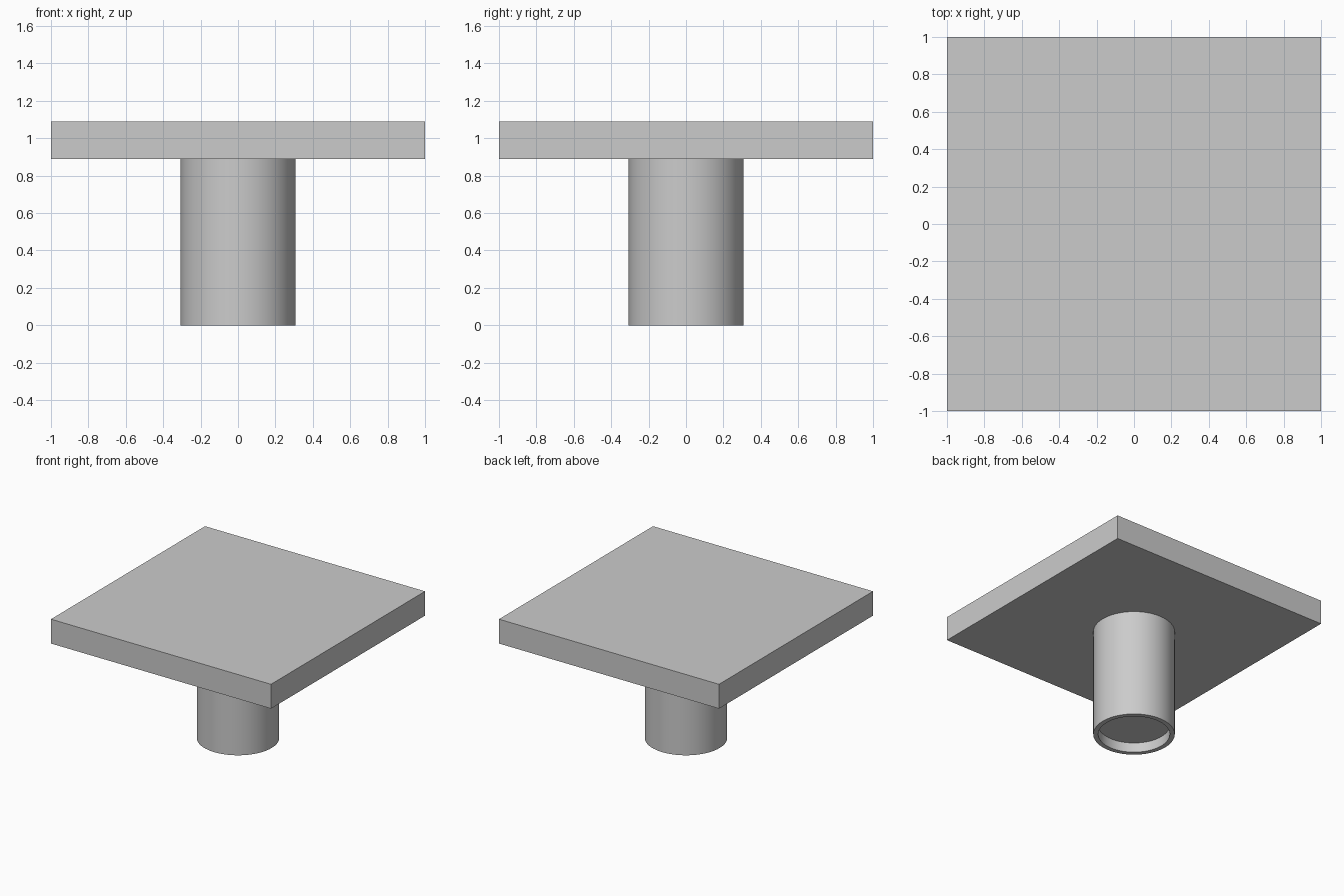
import bpy
import bmesh
import math

cube = bpy.data.objects.get("Cube")
if cube:
    bpy.data.objects.remove(cube, do_unlink=True)

grey = bpy.data.materials.new("light_grey")
grey.use_nodes = True
colour = (0.6, 0.6, 0.6, 1)
grey.diffuse_color = colour
grey.node_tree.nodes["Principled BSDF"].inputs["Base Color"].default_value = colour

PLATE_BOTTOM, PLATE_TOP = 0.89, 1.09
OUTER, INNER, RECESS = 0.307, 0.27, 0.08
SEGMENTS = 64


def finish(bm, name):
    bmesh.ops.recalc_face_normals(bm, faces=bm.faces[:])
    mesh = bpy.data.meshes.new(name)
    bm.to_mesh(mesh)
    bm.free()
    obj = bpy.data.objects.new(name, mesh)
    mesh.materials.append(grey)
    bpy.context.collection.objects.link(obj)
    return obj


# Square top plate
bm = bmesh.new()
bmesh.ops.create_cube(bm, size=1)
bmesh.ops.scale(bm, vec=(2, 2, PLATE_TOP - PLATE_BOTTOM), verts=bm.verts[:])
bmesh.ops.translate(bm, vec=(0, 0, (PLATE_TOP + PLATE_BOTTOM) / 2), verts=bm.verts[:])
finish(bm, "top_plate")

# Round stem with a shallow recess in its foot, spun from a profile
profile = [(OUTER, PLATE_BOTTOM), (OUTER, 0), (INNER, 0), (INNER, RECESS), (0, RECESS)]
bm = bmesh.new()
points = [bm.verts.new((r, 0, z)) for r, z in profile]
edges = [bm.edges.new(pair) for pair in zip(points, points[1:])]
bmesh.ops.spin(bm, geom=points + edges, cent=(0, 0, 0), axis=(0, 0, 1),
               angle=2 * math.pi, steps=SEGMENTS)
bmesh.ops.remove_doubles(bm, verts=bm.verts[:], dist=0.0001)
stem = finish(bm, "stem")

bpy.ops.object.select_all(action="DESELECT")
stem.select_set(True)
bpy.context.view_layer.objects.active = stem
bpy.ops.object.shade_smooth_by_angle(angle=math.radians(30))
